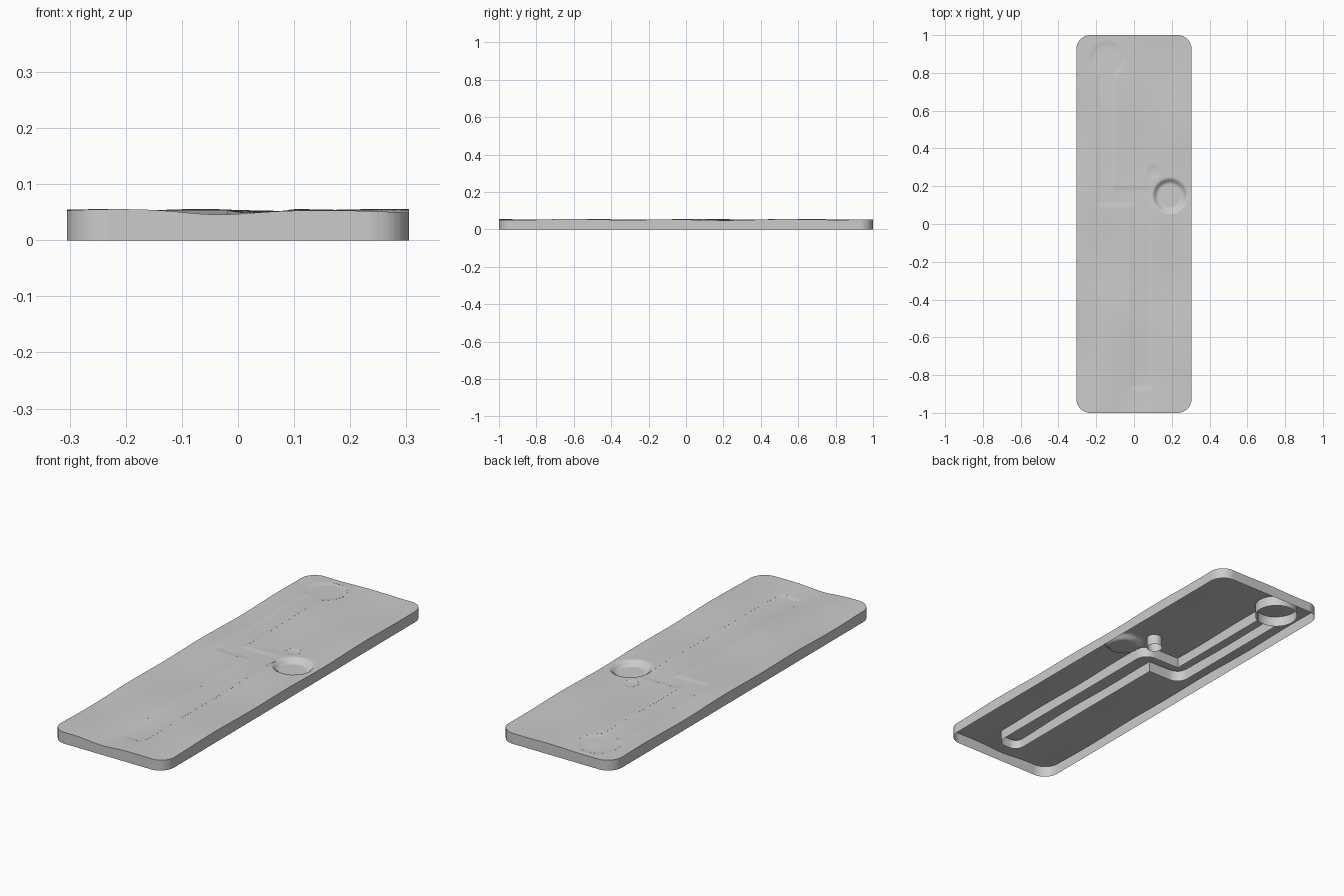
import bpy, bmesh, math
from mathutils import Vector

if "Cube" in bpy.data.objects:
    bpy.data.objects.remove(bpy.data.objects["Cube"])

HALF_W, HALF_L, CORNER = 0.305, 1.0, 0.075
BASE = 0.052
RING = (-0.14, 0.87, 0.098)
POST = (0.105, 0.275, 0.036)
DISH = (0.19, 0.15, 0.092)
# channel rectangles: x0, x1, y0, y1
CHANNEL = [(-0.02, 0.1, -0.88, 0.2), (-0.2, 0.1, 0.09, 0.2), (-0.2, -0.1, 0.09, 0.8)]

# one plain grey material
grey = bpy.data.materials.new("plain grey")
grey.use_nodes = True
colour = (0.6, 0.6, 0.6, 1)
grey.diffuse_color = colour
grey.node_tree.nodes["Principled BSDF"].inputs["Base Color"].default_value = colour


def smooth(t):
    t = min(max(t, 0), 1)
    return t * t * (3 - 2 * t)


def inside_circle(x, y, circle, soft):
    cx, cy, r = circle
    return smooth((r - math.hypot(x - cx, y - cy)) / soft)


def inside_box(x, y, box, soft):
    x0, x1, y0, y1 = box
    return smooth(min(x - x0, x1 - x, y - y0, y1 - y) / soft)


def ground(x, y):
    """Height of the gently rolling top with its shallow hollows."""
    z = BASE + 0.002 * math.sin(11 * y + 4 * x + 1) + 0.0015 * math.sin(17 * x - 5 * y)
    z -= 0.006 * math.exp(-((x + 0.04) / 0.08) ** 2 - ((y + 1) / 0.25) ** 2)
    low = max(inside_box(x, y, b, 0.02) for b in CHANNEL)
    low = max(low, inside_circle(x, y, RING, 0.02), inside_circle(x, y, POST, 0.015))
    z -= 0.003 * low
    return z - 0.022 * inside_circle(x, y, DISH, 0.025)


def finish(name, bm, angle=35):
    mesh = bpy.data.meshes.new(name)
    bm.to_mesh(mesh)
    bm.free()
    mesh.materials.append(grey)
    obj = bpy.data.objects.new(name, mesh)
    bpy.context.collection.objects.link(obj)
    bpy.ops.object.select_all(action='DESELECT')
    obj.select_set(True)
    bpy.context.view_layer.objects.active = obj
    bpy.ops.object.shade_smooth_by_angle(angle=math.radians(angle))
    return obj


def fillet(points):
    """Round the corners of an open path of (x, y, radius)."""
    out = []
    for i, (x, y, r) in enumerate(points):
        p = Vector((x, y))
        if r == 0:
            out.append(p)
            continue
        a = (Vector(points[i - 1][:2]) - p).normalized()
        b = (Vector(points[i + 1][:2]) - p).normalized()
        centre = p + (a + b) * r
        for k in range(9):
            t = k / 8 * math.pi / 2
            out.append(centre - b * r * math.cos(t) - a * r * math.sin(t))
    return out


def wall(name, path):
    """Thin upright ribbon from the floor to the underside of the top."""
    bm = bmesh.new()
    fine = [path[0]]
    for a, b in zip(path, path[1:]):
        n = max(1, round((b - a).length / 0.03))
        fine += [a.lerp(b, (k + 1) / n) for k in range(n)]
    rows = [(bm.verts.new((p.x, p.y, 0)), bm.verts.new((p.x, p.y, ground(p.x, p.y))))
            for p in fine]
    for (a, b), (c, d) in zip(rows, rows[1:]):
        bm.faces.new((a, c, d, b))
    return finish(name, bm)


def circle_path(circle, sides=40):
    cx, cy, r = circle
    turns = [2 * math.pi * k / sides for k in range(sides + 1)]
    return [Vector((cx + r * math.cos(t), cy + r * math.sin(t))) for t in turns]


# rolling top: a fine grid trimmed to rounded corners
bm = bmesh.new()
bmesh.ops.create_grid(bm, x_segments=64, y_segments=200, size=1)
for v in bm.verts:
    v.co.x *= HALF_W
    v.co.y *= HALF_L
for sx in (-1, 1):
    for sy in (-1, 1):
        centre = Vector((sx * (HALF_W - CORNER), sy * (HALF_L - CORNER), 0))
        for k in range(1, 10):
            t = k / 10 * math.pi / 2
            n = Vector((sx * math.cos(t), sy * math.sin(t), 0))
            bmesh.ops.bisect_plane(bm, geom=bm.verts[:] + bm.edges[:] + bm.faces[:],
                                   plane_co=centre + n * CORNER, plane_no=n,
                                   clear_outer=True)
for v in bm.verts:
    v.co.z = ground(v.co.x, v.co.y)

# outer skirt, open underneath
rim = [e for e in bm.edges if e.is_boundary]
skirt = bmesh.ops.extrude_edge_only(bm, edges=rim)["geom"]
for v in skirt:
    if isinstance(v, bmesh.types.BMVert):
        v.co.z = 0
bmesh.ops.recalc_face_normals(bm, faces=bm.faces[:])
top = max(bm.faces, key=lambda f: abs(f.normal.z))
if top.normal.z < 0:
    bmesh.ops.reverse_faces(bm, faces=bm.faces[:])
finish("rolling_top", bm, 50)

# winding channel wall and the two round tubes below the top
wall("channel_wall", fillet([
    (-0.1, 0.785, 0), (-0.1, 0.2, 0), (0.1, 0.2, 0.06), (0.1, -0.88, 0.045),
    (-0.02, -0.88, 0.045), (-0.02, 0.09, 0), (-0.2, 0.09, 0.06), (-0.2, 0.795, 0)]))
wall("large_round_wall", circle_path(RING))
wall("small_round_wall", circle_path(POST, 24))
